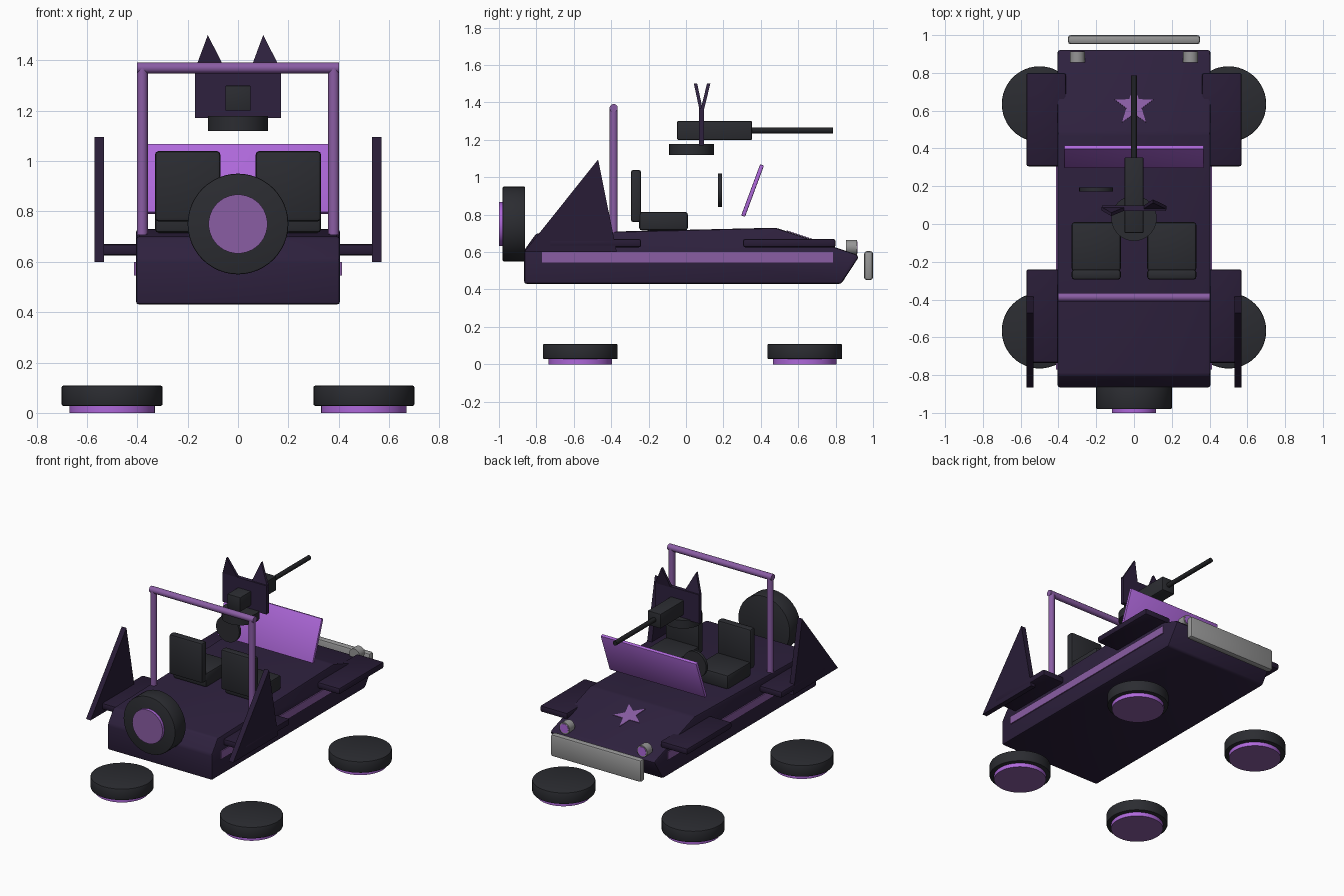
import bpy, bmesh, math
from mathutils import Matrix, Vector

if "Cube" in bpy.data.objects:
    bpy.data.objects.remove(bpy.data.objects["Cube"])


def material(name, r, g, b):
    m = bpy.data.materials.new(name)
    lin = [((c / 255 + 0.055) / 1.055) ** 2.4 for c in (r, g, b)]
    m.diffuse_color = (*lin, 1)
    m.use_nodes = True
    m.node_tree.nodes["Principled BSDF"].inputs["Base Color"].default_value = m.diffuse_color
    return m


DARK = material("dark purple paint", 46, 33, 62)
FENDER = material("deeper purple paint", 40, 28, 54)
RUBBER = material("charcoal", 43, 44, 49)
MUTED = material("muted purple", 138, 93, 164)
BRIGHT = material("bright purple", 174, 104, 218)
GRAY = material("gray metal", 150, 150, 150)
GUNMETAL = material("black metal", 33, 34, 37)


def finish(bm, name, mat, bevel=0.0, segments=2, cap=None, axis=None):
    """Bevel the sharp edges, colour caps and make the object."""
    bmesh.ops.recalc_face_normals(bm, faces=bm.faces)
    if bevel:
        edges = [e for e in bm.edges if e.calc_face_angle(0) > 0.25]
        bmesh.ops.bevel(bm, geom=edges, offset=bevel, segments=segments,
                        profile=0.5, affect='EDGES', clamp_overlap=True)
    bm.normal_update()
    for f in bm.faces:
        f.smooth = True
        if cap and abs(f.normal.dot(axis)) > 0.9:
            f.material_index = 1
    me = bpy.data.meshes.new(name)
    bm.to_mesh(me)
    bm.free()
    me.materials.append(mat)
    if cap:
        me.materials.append(cap)
    me.set_sharp_from_angle(angle=math.radians(35))
    ob = bpy.data.objects.new(name, me)
    bpy.context.collection.objects.link(ob)
    return ob


def box(name, lo, hi, mat, bevel=0.0, tilt=0.0):
    lo, hi = Vector(lo), Vector(hi)
    bm = bmesh.new()
    size = hi - lo
    bmesh.ops.create_cube(bm, size=1, matrix=Matrix.Translation((lo + hi) / 2)
                          @ Matrix.Rotation(tilt, 4, 'X') @ Matrix.Diagonal((*size, 1)))
    return finish(bm, name, mat, bevel)


def cylinder(name, a, b, r, mat, sides=40, bevel=0.0, cap=None):
    a, b = Vector(a), Vector(b)
    axis = (b - a).normalized()
    bm = bmesh.new()
    bmesh.ops.create_cone(bm, cap_ends=True, segments=sides, radius1=r, radius2=r,
                          depth=(b - a).length, matrix=Matrix.Translation((a + b) / 2)
                          @ axis.to_track_quat('Z', 'Y').to_matrix().to_4x4())
    return finish(bm, name, mat, bevel, cap=cap, axis=axis)


def prism(name, points, offset, mat, bevel=0.0):
    """Extrude a flat 3D outline along an offset vector."""
    bm = bmesh.new()
    face = bm.faces.new([bm.verts.new(p) for p in points])
    ext = bmesh.ops.extrude_face_region(bm, geom=[face])
    bmesh.ops.translate(bm, vec=offset,
                        verts=[v for v in ext["geom"] if isinstance(v, bmesh.types.BMVert)])
    return finish(bm, name, mat, bevel)


# Hull: side profile with a wedge nose
profile = [(-0.865, 0.43), (0.83, 0.43), (0.925, 0.575), (0.905, 0.59),
           (0.48, 0.73), (-0.80, 0.70), (-0.865, 0.61)]
prism("hull", [(-0.405, y, z) for y, z in profile], (0.81, 0, 0), DARK, 0.018)

# Star on the sloping hood
star = []
for i in range(10):
    r = 0.108 if i % 2 == 0 else 0.043
    t = math.pi / 2 + i * math.pi / 5
    y = 0.625 + r * math.cos(t - math.pi / 2)
    star.append((r * math.cos(t), y, 0.73 - (y - 0.48) * 0.3294 + 0.001))
prism("hood_star", star, (0, 0.001, 0.004), MUTED)

# Windshield leaning forward
box("windshield", (-0.37, 0.345, 0.783), (0.37, 0.367, 1.075), BRIGHT, 0.005,
    tilt=-math.atan2(0.10, 0.27))

# Bumper
box("bumper", (-0.35, 0.952, 0.45), (0.35, 1.0, 0.605), GRAY, 0.015)

# Parts on both sides
for side, s in (("left", -1), ("right", 1)):
    def sbox(name, x0, x1, y0, y1, z0, z1, mat, bevel):
        xs = sorted((s * x0, s * x1))
        return box(side + "_" + name, (xs[0], y0, z0), (xs[1], y1, z1), mat, bevel)

    sbox("stripe", 0.39, 0.412, -0.77, 0.785, 0.545, 0.60, MUTED, 0)
    sbox("front_fender", 0.36, 0.57, 0.305, 0.80, 0.625, 0.67, FENDER, 0.012)
    sbox("rear_fender", 0.36, 0.57, -0.735, -0.24, 0.625, 0.67, FENDER, 0.012)
    prism(side + "_fin", [(s * 0.533, -0.865, 0.60), (s * 0.533, -0.47, 1.095),
                          (s * 0.533, -0.37, 0.60)], (s * 0.036, 0, 0), FENDER)
    # seat
    sbox("seat_base", 0.07, 0.33, -0.25, 0.01, 0.715, 0.815, RUBBER, 0.015)
    sbox("seat_back", 0.07, 0.33, -0.295, -0.24, 0.76, 1.04, RUBBER, 0.015)
    # headlight with lens
    cylinder(side + "_headlight", (s * 0.30, 0.855, 0.625), (s * 0.30, 0.913, 0.625),
             0.04, GRAY, 24)
    cylinder(side + "_headlight_lens", (s * 0.30, 0.91, 0.625), (s * 0.30, 0.916, 0.625),
             0.032, BRIGHT, 24)
    # roll bar post
    cylinder(side + "_roll_bar_post", (s * 0.38, -0.387, 0.69), (s * 0.38, -0.387, 1.37),
             0.022, MUTED, 12)
    # hover wheels lying flat
    for end, y in (("front", 0.635), ("rear", -0.565)):
        cylinder(f"{side}_{end}_wheel", (s * 0.5, y, 0.028), (s * 0.5, y, 0.108),
                 0.2, RUBBER, 48, 0.006)
        cylinder(f"{side}_{end}_hub", (s * 0.5, y, 0), (s * 0.5, y, 0.04),
                 0.17, BRIGHT, 48, cap=MUTED)

cylinder("roll_bar_top", (-0.402, -0.387, 1.37), (0.402, -0.387, 1.37), 0.022, MUTED, 12)

# Spare wheel on the tail
cylinder("spare_wheel", (0, -0.98, 0.75), (0, -0.86, 0.75), 0.2, RUBBER, 48, 0.006)
cylinder("spare_hub", (0, -1.0, 0.75), (0, -0.97, 0.75), 0.117, BRIGHT, 48, cap=MUTED)

# Steering wheel
cylinder("steering_wheel", (-0.2, 0.172, 0.93), (-0.2, 0.192, 0.93), 0.09, RUBBER, 32)

# Turret: ring, shield, gun
cylinder("turret_base", (0, 0.03, 1.12), (0, 0.03, 1.178), 0.12, RUBBER, 32)
box("gun_shield", (-0.17, 0.07, 1.17), (0.17, 0.097, 1.37), DARK)
box("gun_body", (-0.05, -0.047, 1.20), (0.05, 0.352, 1.30), RUBBER, 0.004)
cylinder("gun_barrel", (0, 0.34, 1.25), (0, 0.785, 1.25), 0.016, GUNMETAL, 16)

# Pointed ears on the shield, one tilted back and one forward
for name, x, tip_x, tip_y in (("left_ear", -0.11, -0.12, 0.042), ("right_ear", 0.11, 0.10, 0.112)):
    y0 = 0.072 if tip_y < 0.08 else 0.078
    prism(name, [(x - 0.062, y0, 1.36), (x + 0.062, y0, 1.36), (tip_x, tip_y, 1.50)],
          (0, 0.018, 0), DARK)
